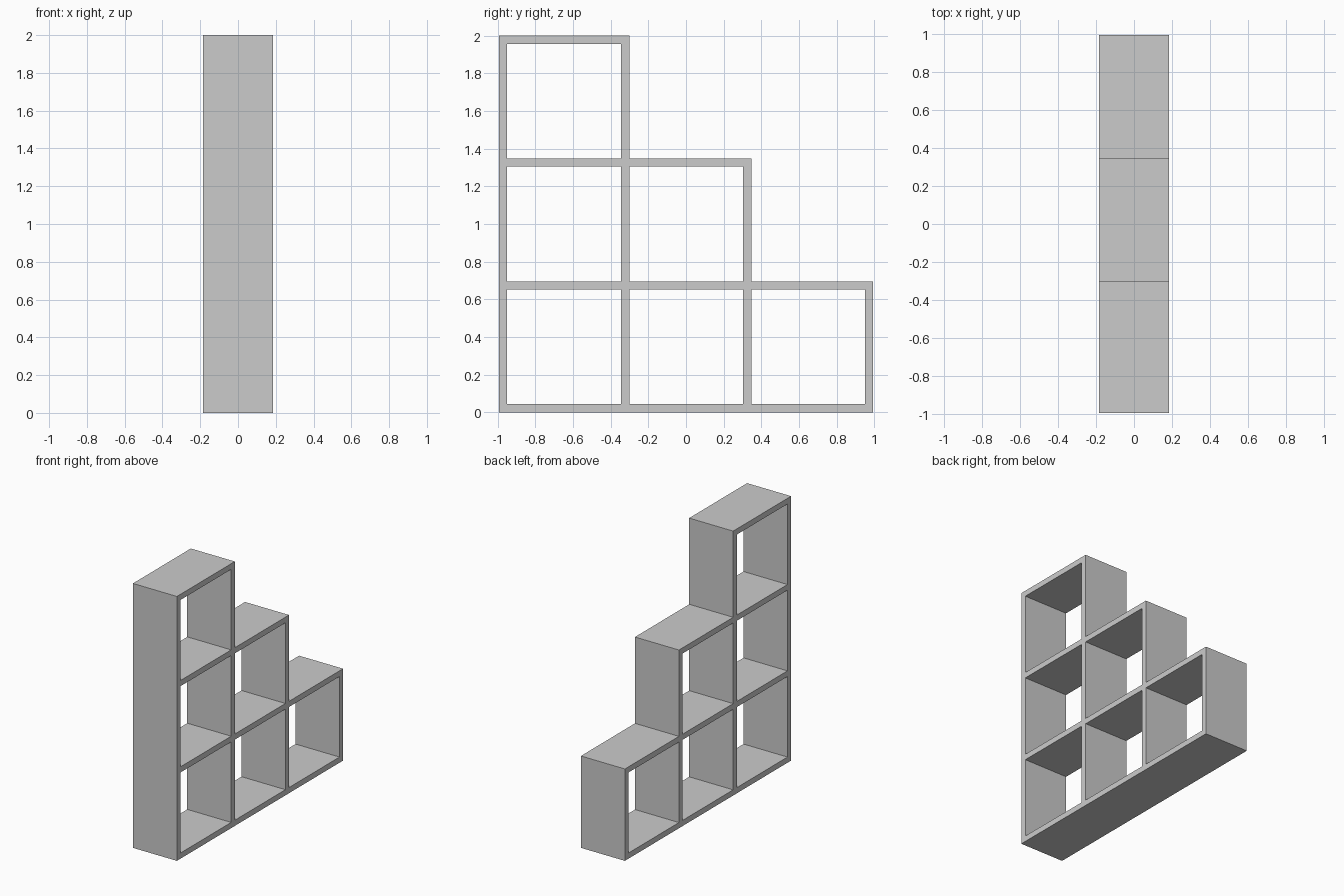
import bpy

if "Cube" in bpy.data.objects:
    bpy.data.objects.remove(bpy.data.objects["Cube"])

DEPTH = 0.368
T = 0.043                              # board thickness
Y = [-0.993, -0.344, 0.304, 0.95]      # near edge of each upright
Z = [0.0, 0.652, 1.305, 1.957]         # underside of each shelf level


def board(name, y0, y1, z0, z1):
    bpy.ops.mesh.primitive_cube_add(size=1, location=(0, (y0 + y1) / 2, (z0 + z1) / 2))
    ob = bpy.context.object
    ob.name = name
    ob.scale = (DEPTH, y1 - y0, z1 - z0)
    bpy.ops.object.transform_apply(location=False, rotation=False, scale=True)


# Uprights, stepping down towards the back
for i, top_level in enumerate([3, 3, 2, 1]):
    board(f"upright_{i + 1}", Y[i], Y[i] + T, 0, Z[top_level] + T)

# Shelves fitted between the uprights, one bay at a time
for bay in range(3):
    for level in range(4 - bay):
        board(f"shelf_bay{bay + 1}_level{level}", Y[bay] + T, Y[bay + 1],
              Z[level], Z[level] + T)
